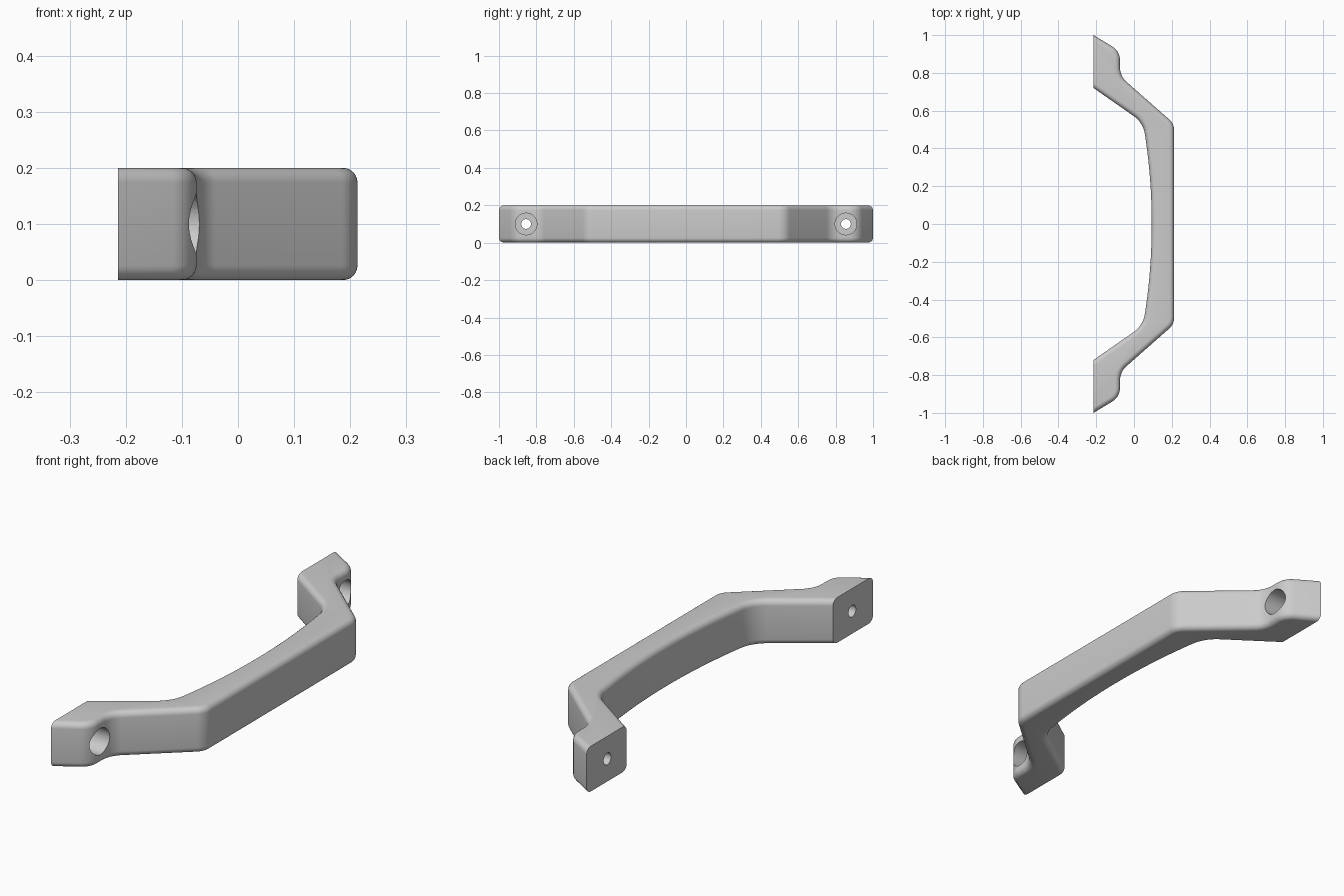
import bpy
import bmesh
from mathutils import Vector

if "Cube" in bpy.data.objects:
    bpy.data.objects.remove(bpy.data.objects["Cube"], do_unlink=True)

HEIGHT = 0.2
BACK = -0.214      # mounting plane
RIM = 0.026        # rounding of the upper and lower rims
HOLE_Y = 0.855

metal = bpy.data.materials.new("light_grey_metal")
metal.use_nodes = True
grey = (0.6, 0.6, 0.6, 1)
metal.diffuse_color = grey
metal.node_tree.nodes["Principled BSDF"].inputs["Base Color"].default_value = grey


def round_corners(points, steps=10):
    """Replace each (x, y, radius) corner with an arc."""
    out = []
    for i, (x, y, r) in enumerate(points):
        p = Vector((x, y))
        if r == 0:
            out.append(p)
            continue
        a = (Vector(points[i - 1][:2]) - p).normalized()
        b = (Vector(points[(i + 1) % len(points)][:2]) - p).normalized()
        bisector = (a + b).normalized()
        cos_half = bisector.dot(a)
        sin_half = (1 - cos_half ** 2) ** 0.5
        centre = p + bisector * r / sin_half
        tangent = r * cos_half / sin_half
        start, end = p + a * tangent - centre, p + b * tangent - centre
        for s in range(steps + 1):
            out.append(centre + start.lerp(end, s / steps).normalized() * r)
    return out


# Half outline: bowed grip inside, foot (run past the mounting plane), outer arm
bow = [(0.094 - 0.16 * y * y, y, 0) for y in (0.04 + 0.05 * i for i in range(9))]
half = bow + [
    (0.048, 0.537, 0.14),
    (-0.3, 0.78, 0),
    (-0.3, 1.052, 0),
    (-0.074, 0.915, 0.085),
    (-0.074, 0.783, 0.1),
    (0.213, 0.53, 0.08),
]
outline = round_corners(half + [(x, -y, r) for x, y, r in reversed(half)])

# Handle body: extrude, round both rims, trim the feet flat
bm = bmesh.new()
base = bm.faces.new([bm.verts.new((p.x, p.y, 0)) for p in outline])
extruded = bmesh.ops.extrude_face_region(bm, geom=[base])["geom"]
bmesh.ops.translate(bm, vec=(0, 0, HEIGHT),
                    verts=[v for v in extruded if isinstance(v, bmesh.types.BMVert)])
bmesh.ops.recalc_face_normals(bm, faces=bm.faces)
rims = [e for e in bm.edges if abs(e.verts[0].co.z - e.verts[1].co.z) < 0.001]
bmesh.ops.bevel(bm, geom=rims, offset=RIM, offset_type='OFFSET', segments=6,
                profile=0.5, affect='EDGES', clamp_overlap=False)
bmesh.ops.bisect_plane(bm, geom=bm.verts[:] + bm.edges[:] + bm.faces[:],
                       plane_co=(BACK, 0, 0), plane_no=(-1, 0, 0), clear_outer=True)
bmesh.ops.holes_fill(bm, edges=[e for e in bm.edges if e.is_boundary], sides=0)
bmesh.ops.recalc_face_normals(bm, faces=bm.faces)
mesh = bpy.data.meshes.new("pull_handle")
bm.to_mesh(mesh)
bm.free()
mesh.materials.append(metal)
handle = bpy.data.objects.new("pull_handle", mesh)
bpy.context.collection.objects.link(handle)
bpy.context.view_layer.objects.active = handle


def drill(y, radius, x_start, x_end):
    """Cut a round hole along x."""
    bpy.ops.mesh.primitive_cylinder_add(
        vertices=40, radius=radius, depth=x_end - x_start,
        location=((x_start + x_end) / 2, y, HEIGHT / 2), rotation=(0, 1.570796, 0))
    cutter = bpy.context.object
    cutter.name = "hole_cutter"
    cutter.hide_render = True
    cutter.data.materials.append(metal)
    bpy.context.view_layer.objects.active = handle
    cut = handle.modifiers.new("hole", 'BOOLEAN')
    cut.operation = 'DIFFERENCE'
    cut.solver = 'EXACT'
    cut.object = cutter
    bpy.ops.object.modifier_apply(modifier=cut.name)
    bpy.data.objects.remove(cutter, do_unlink=True)


# Screw holes with wide counterbores in both feet
for side in (-1, 1):
    drill(side * HOLE_Y, 0.058, -0.165, 0.05)
    drill(side * HOLE_Y, 0.026, -0.3, 0.05)

bpy.ops.object.select_all(action='DESELECT')
handle.select_set(True)
bpy.context.view_layer.objects.active = handle
bpy.ops.object.shade_smooth_by_angle(angle=0.6)
